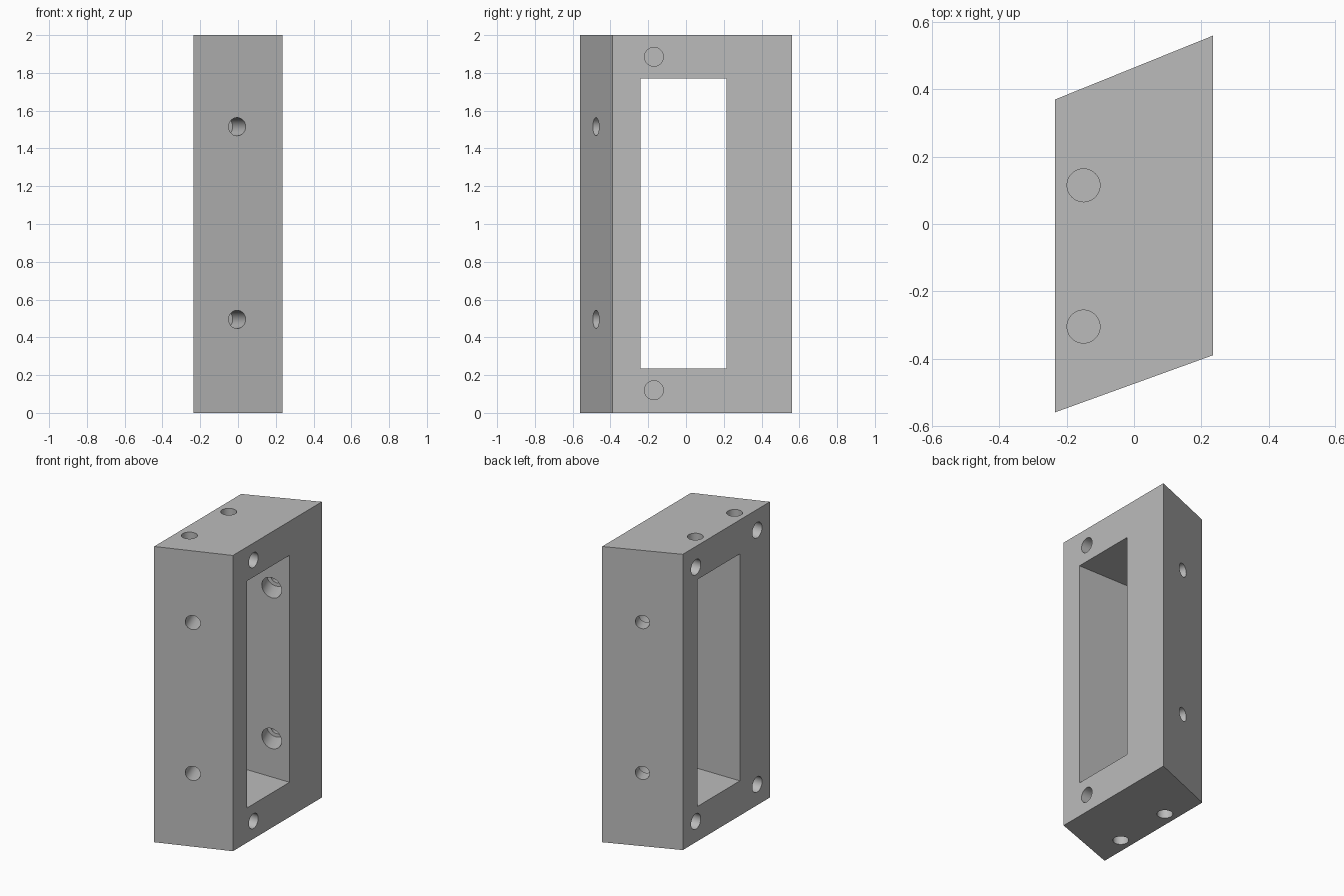
import bpy, bmesh
from mathutils import Vector

cube = bpy.data.objects.get("Cube")
if cube:
    bpy.data.objects.remove(cube, do_unlink=True)

grey = bpy.data.materials.new("plain grey")
grey.use_nodes = True
grey.diffuse_color = (0.5, 0.5, 0.5, 1)
grey.node_tree.nodes["Principled BSDF"].inputs["Base Color"].default_value = (0.5, 0.5, 0.5, 1)

HALF = 0.235
OUT = 0.03  # how far cutters start outside a face


def prism(name, outline, z0, z1):
    """Extrude a plan outline upward between two heights."""
    bm = bmesh.new()
    base = bm.faces.new([bm.verts.new((x, y, z0)) for x, y in outline])
    top = bmesh.ops.extrude_face_region(bm, geom=[base])["geom"]
    bmesh.ops.translate(bm, vec=(0, 0, z1 - z0),
                        verts=[v for v in top if isinstance(v, bmesh.types.BMVert)])
    bmesh.ops.recalc_face_normals(bm, faces=bm.faces)
    mesh = bpy.data.meshes.new(name)
    bm.to_mesh(mesh)
    bm.free()
    obj = bpy.data.objects.new(name, mesh)
    bpy.context.collection.objects.link(obj)
    mesh.materials.append(grey)
    return obj


def cut(tool):
    """Subtract a tool from the frame and discard it."""
    tool.hide_render = True
    mod = frame.modifiers.new("cut", 'BOOLEAN')
    mod.operation = 'DIFFERENCE'
    mod.solver = 'EXACT'
    mod.object = tool
    bpy.context.view_layer.objects.active = frame
    bpy.ops.object.modifier_apply(modifier=mod.name)
    bpy.data.objects.remove(tool, do_unlink=True)


def drill(point, inward, radius, depth):
    """Drill a round hole from a surface point along a direction."""
    d = Vector(inward).normalized()
    middle = Vector(point) + d * (depth - OUT) / 2
    bpy.ops.mesh.primitive_cylinder_add(
        vertices=48, radius=radius, depth=depth + OUT, location=middle,
        rotation=d.to_track_quat('Z', 'Y').to_euler())
    tool = bpy.context.object
    tool.name = "drill_cutter"
    tool.data.materials.append(grey)
    cut(tool)


# Slanted frame body
frame = prism("slanted_frame", [(-HALF, -0.56), (HALF, -0.39), (HALF, 0.56), (-HALF, 0.37)], 0, 2)

# Rectangular window through the sides
cut(prism("window_cutter", [(-1, -0.24), (1, -0.24), (1, 0.215), (-1, 0.215)], 0.235, 1.77))

# Blind holes in top and bottom
for y in (-0.305, 0.115):
    drill((-0.15, y, 2), (0, 0, -1), 0.049, 0.15)
    drill((-0.15, y, 0), (0, 0, 1), 0.049, 0.15)

# Blind holes in the two sides
for z in (0.12, 1.885):
    drill((HALF, -0.17, z), (-1, 0, 0), 0.05, 0.2)
for z in (0.14, 1.86):
    for y in (-0.425, 0.23):
        drill((-HALF, y, z), (1, 0, 0), 0.052, 0.2)

# Front blind holes and counterbored rear holes, square to the slanted faces
rear_in = Vector((0.375, -0.927, 0))
for z in (0.495, 1.515):
    drill((-0.005, -0.475, z), (-0.34, 0.94, 0), 0.048, 0.2)
    rear = Vector((0, 0.465, z))
    drill(rear, rear_in, 0.045, 0.3)
    drill(rear + rear_in * 0.13, rear_in, 0.068, 0.22)

# Smooth bores with crisp edges
bpy.ops.object.select_all(action='DESELECT')
frame.select_set(True)
bpy.context.view_layer.objects.active = frame
bpy.ops.object.shade_smooth_by_angle(angle=0.5)
